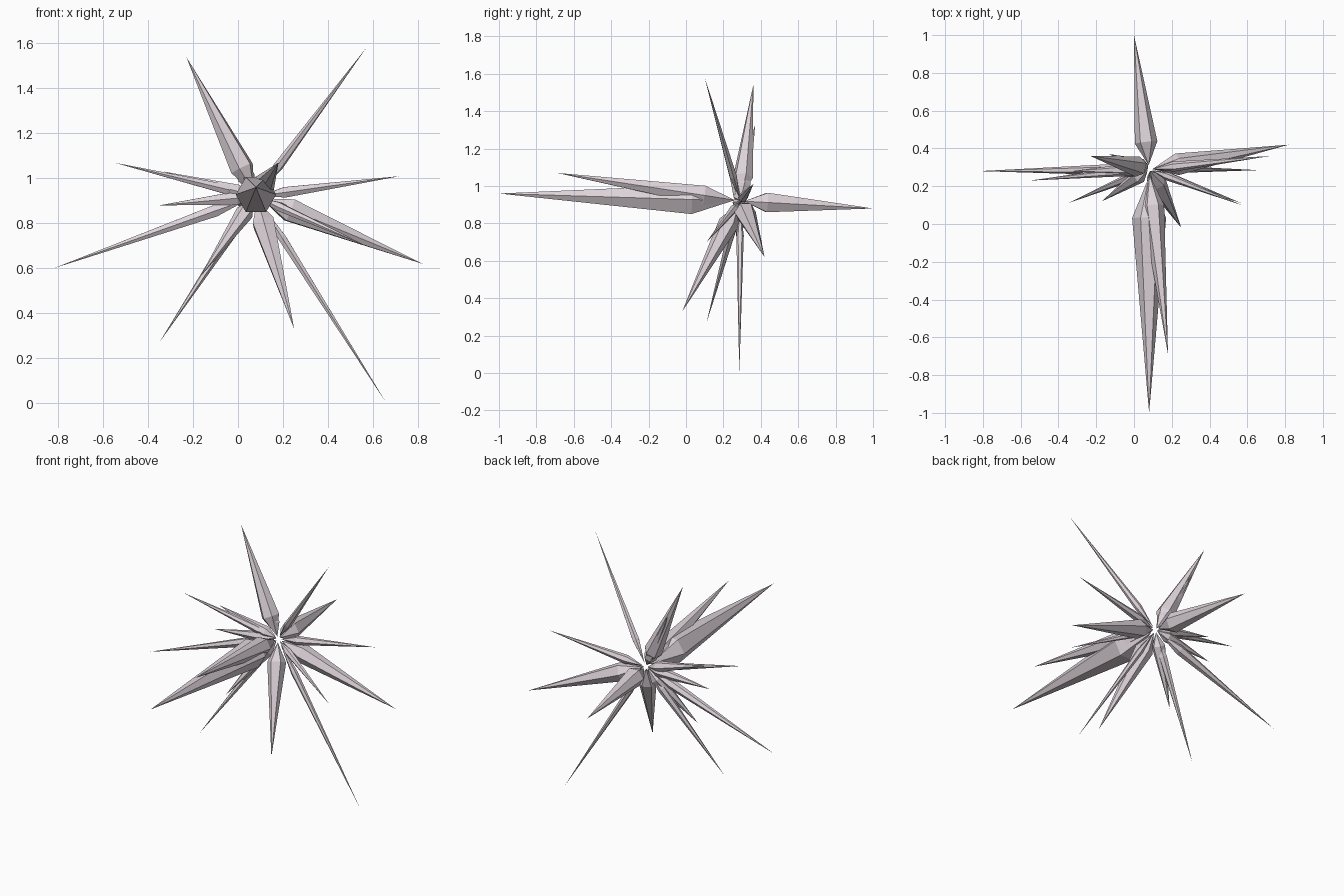
import bpy
import bmesh
import math
from mathutils import Vector

if "Cube" in bpy.data.objects:
    bpy.data.objects.remove(bpy.data.objects["Cube"], do_unlink=True)

# Single pale mauve-grey crystal colour
crystal = bpy.data.materials.new("pale_mauve_grey")
crystal.use_nodes = True
colour = (0.72, 0.65, 0.69, 1)
crystal.diffuse_color = colour
crystal.node_tree.nodes["Principled BSDF"].inputs["Base Color"].default_value = colour

CENTRE = Vector((0.08, 0.29, 0.92))
SIDES = 6


def spike(name, tip, radius):
    """Six-sided double cone: short inner point, widest at a fifth, long outer point."""
    axis = Vector(tip) - CENTRE
    side = axis.cross(Vector((0, 0, 1))).normalized()
    up = side.cross(axis).normalized()
    bm = bmesh.new()
    inner = bm.verts.new(CENTRE + axis * 0.03)
    outer = bm.verts.new(tip)
    ring = []
    for i in range(SIDES):
        a = math.tau * i / SIDES
        offset = (side * math.cos(a) + up * math.sin(a)) * radius
        ring.append(bm.verts.new(CENTRE + axis * 0.2 + offset))
    for i in range(SIDES):
        v, w = ring[i], ring[(i + 1) % SIDES]
        bm.faces.new((v, w, outer))
        bm.faces.new((w, v, inner))
    # Facets are wound towards the spike's axis
    bmesh.ops.recalc_face_normals(bm, faces=bm.faces)
    bmesh.ops.reverse_faces(bm, faces=bm.faces)
    mesh = bpy.data.meshes.new(name)
    bm.to_mesh(mesh)
    bm.free()
    mesh.materials.append(crystal)
    bpy.context.collection.objects.link(bpy.data.objects.new(name, mesh))


# Broad spikes: tip position and half width
spike("front_spike", (0.08, -1.0, 0.96), 0.09)
spike("front_upper_spike", (0.18, -0.69, 1.07), 0.06)
spike("back_spike", (0.0, 1.0, 0.88), 0.06)
spike("upper_right_spike", (-0.23, 0.36, 1.54), 0.055)
spike("upper_right_inner_spike", (-0.13, 0.37, 1.33), 0.04)
spike("lower_left_spike", (0.82, 0.42, 0.62), 0.058)
spike("lower_front_spike", (0.25, -0.02, 0.33), 0.055)
spike("lower_right_spike", (-0.17, 0.12, 0.56), 0.04)
spike("right_short_spike", (-0.35, 0.26, 0.88), 0.035)
spike("right_raised_spike", (-0.33, 0.28, 1.03), 0.035)

# Slender needles
spike("upper_left_needle", (0.57, 0.10, 1.58), 0.022)
spike("right_upper_needle", (-0.55, 0.23, 1.07), 0.025)
spike("left_needle", (0.72, 0.36, 1.01), 0.027)
spike("bottom_needle", (0.66, 0.285, 0.0), 0.02)
spike("bottom_right_needle", (-0.35, 0.11, 0.27), 0.025)
spike("right_long_needle", (-0.82, 0.28, 0.60), 0.03)
spike("left_front_needle", (0.57, 0.11, 0.70), 0.022)
